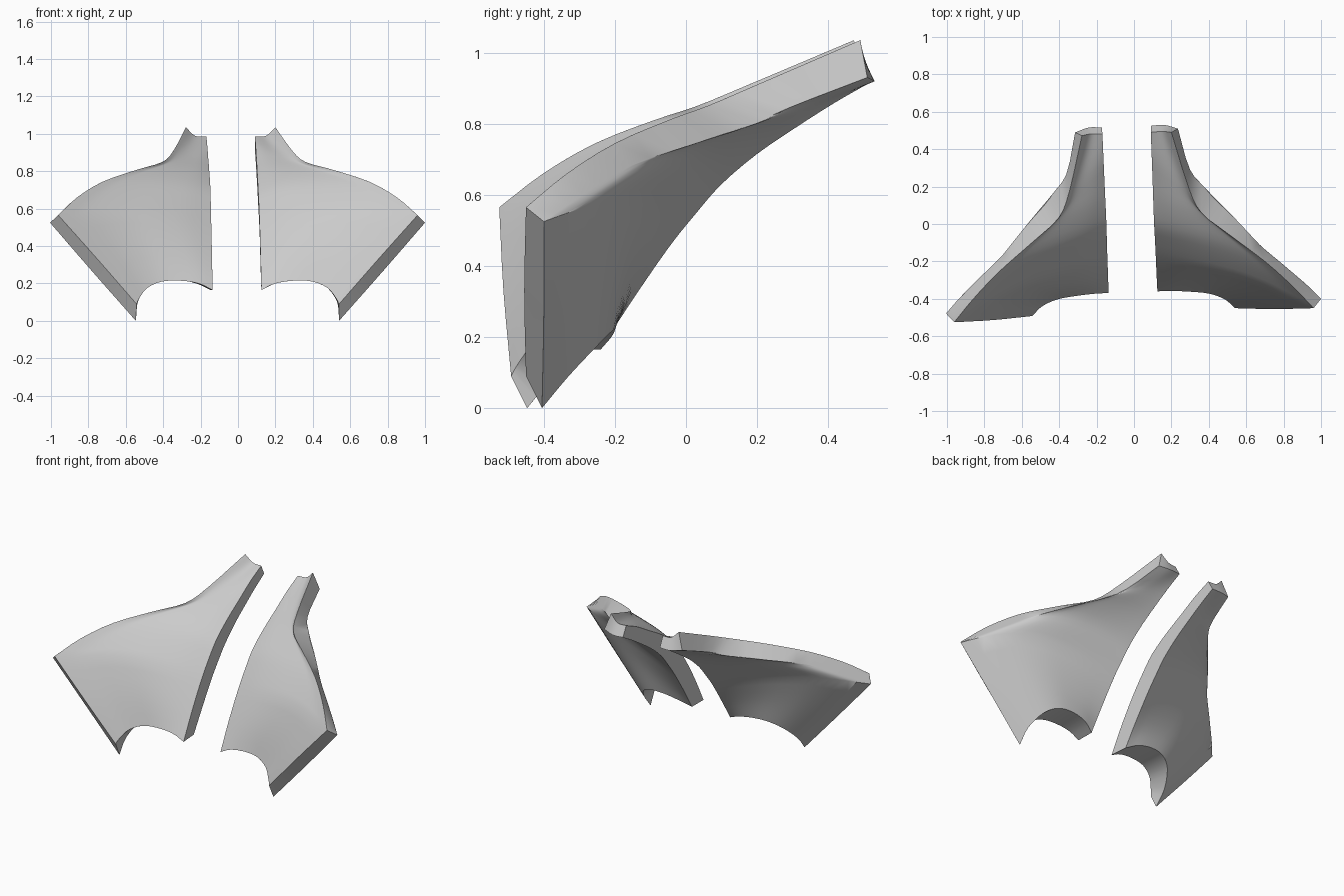
import bpy, bmesh
from mathutils import Vector, Matrix

if "Cube" in bpy.data.objects:
    bpy.data.objects.remove(bpy.data.objects["Cube"])

STEPS = 3  # samples per control segment


def spline(pts, steps=STEPS, corner=None):
    """Catmull-Rom samples through pts, with an optional hard corner."""
    if corner:
        return spline(pts[:corner + 1], steps) + spline(pts[corner:], steps)[1:]
    p = [Vector(q) for q in pts]
    p = [2 * p[0] - p[1]] + p + [2 * p[-1] - p[-2]]
    out = []
    for i in range(1, len(p) - 2):
        a, b, c, d = p[i - 1:i + 3]
        for k in range(steps):
            t = k / steps
            out.append(0.5 * (2 * b + (c - a) * t + (2 * a - 5 * b + 4 * c - d) * t * t
                              + (3 * b - a - 3 * c + d) * t ** 3))
    return out + [p[-2]]


def coons(bottom, top, inner, outer):
    """Patch spanned by four edge curves, as rows from bottom to top."""
    nu, nv = len(bottom) - 1, len(inner) - 1
    rows = []
    for j in range(nv + 1):
        v, row = j / nv, []
        for i in range(nu + 1):
            u = i / nu
            corners = ((1 - u) * (1 - v) * bottom[0] + u * (1 - v) * bottom[-1]
                       + (1 - u) * v * top[0] + u * v * top[-1])
            row.append((1 - v) * bottom[i] + v * top[i]
                       + (1 - u) * inner[j] + u * outer[j] - corners)
        rows.append(row)
    return rows


def surface(arch, inner_yz, outer, tip_mid):
    inner = [(0.125 - 0.035 * k / 8, y, z) for k, (y, z) in enumerate(inner_yz)]
    tip = spline([inner[-1], tip_mid, outer[-1]], STEPS * 3)
    return coons(spline(arch), tip, spline(inner), spline(outer, corner=2))


# Front and back skins of one swept panel
front = surface(
    [(.125, -.36, .165), (.2, -.358, .2), (.3, -.362, .215), (.4, -.372, .21),
     (.48, -.40, .175), (.525, -.435, .12), (.54, -.45, .09)],
    [(-.36, .165), (-.27, .33), (-.17, .49), (-.08, .61), (0, .70),
     (.12, .785), (.25, .86), (.37, .93), (.49, .985)],
    [(.54, -.45, .09), (.75, -.455, .33), (.96, -.45, .565), (.85, -.335, .66),
     (.7, -.2, .745), (.5, -.05, .81), (.36, .06, .85), (.29, .2, .91), (.20, .49, 1.035)],
    (.15, .495, .99))
back = surface(
    [(.125, -.24, .165), (.2, -.21, .2), (.3, -.20, .22), (.4, -.21, .215),
     (.48, -.25, .175), (.535, -.33, .09), (.54, -.405, 0)],
    [(-.24, .165), (-.16, .29), (-.05, .45), (.03, .55), (.1, .63),
     (.2, .715), (.31, .79), (.42, .86), (.525, .92)],
    [(.54, -.405, 0), (.77, -.40, .26), (1.0, -.40, .525), (.87, -.29, .60),
     (.72, -.16, .68), (.54, .03, .745), (.4, .17, .79), (.3, .29, .845), (.235, .51, .93)],
    (.16, .53, .92))


def panel(name, matrix):
    bm = bmesh.new()
    skins = [[[bm.verts.new(matrix @ p) for p in row] for row in s] for s in (front, back)]
    for g in skins:
        for r0, r1 in zip(g, g[1:]):
            for i in range(len(r0) - 1):
                bm.faces.new((r0[i], r0[i + 1], r1[i + 1], r1[i]))
    # Rim joining the two skins
    loops = [g[0] + [r[-1] for r in g[1:]] + g[-1][-2::-1] + [r[0] for r in g[-2:0:-1]]
             for g in skins]
    f, b = loops
    for i in range(len(f)):
        k = (i + 1) % len(f)
        bm.faces.new((f[i], b[i], b[k], f[k]))
    bmesh.ops.recalc_face_normals(bm, faces=bm.faces)
    for face in bm.faces:
        face.smooth = True
    me = bpy.data.meshes.new(name)
    bm.to_mesh(me)
    bm.free()
    me.set_sharp_from_angle(angle=0.7)
    ob = bpy.data.objects.new(name, me)
    bpy.context.collection.objects.link(ob)
    # Slightly softened rim
    bevel = ob.modifiers.new("soft_rim", 'BEVEL')
    bevel.width, bevel.segments = 0.008, 2
    bevel.limit_method, bevel.angle_limit = 'ANGLE', 0.8


# The left panel is the mirror image, turned slightly about z
panel("right_panel", Matrix.Identity(4))
panel("left_panel", Matrix.Translation((-.04, 0, 0)) @ Matrix.Rotation(.08, 4, 'Z')
      @ Matrix.Scale(-1, 4, (1, 0, 0)))
